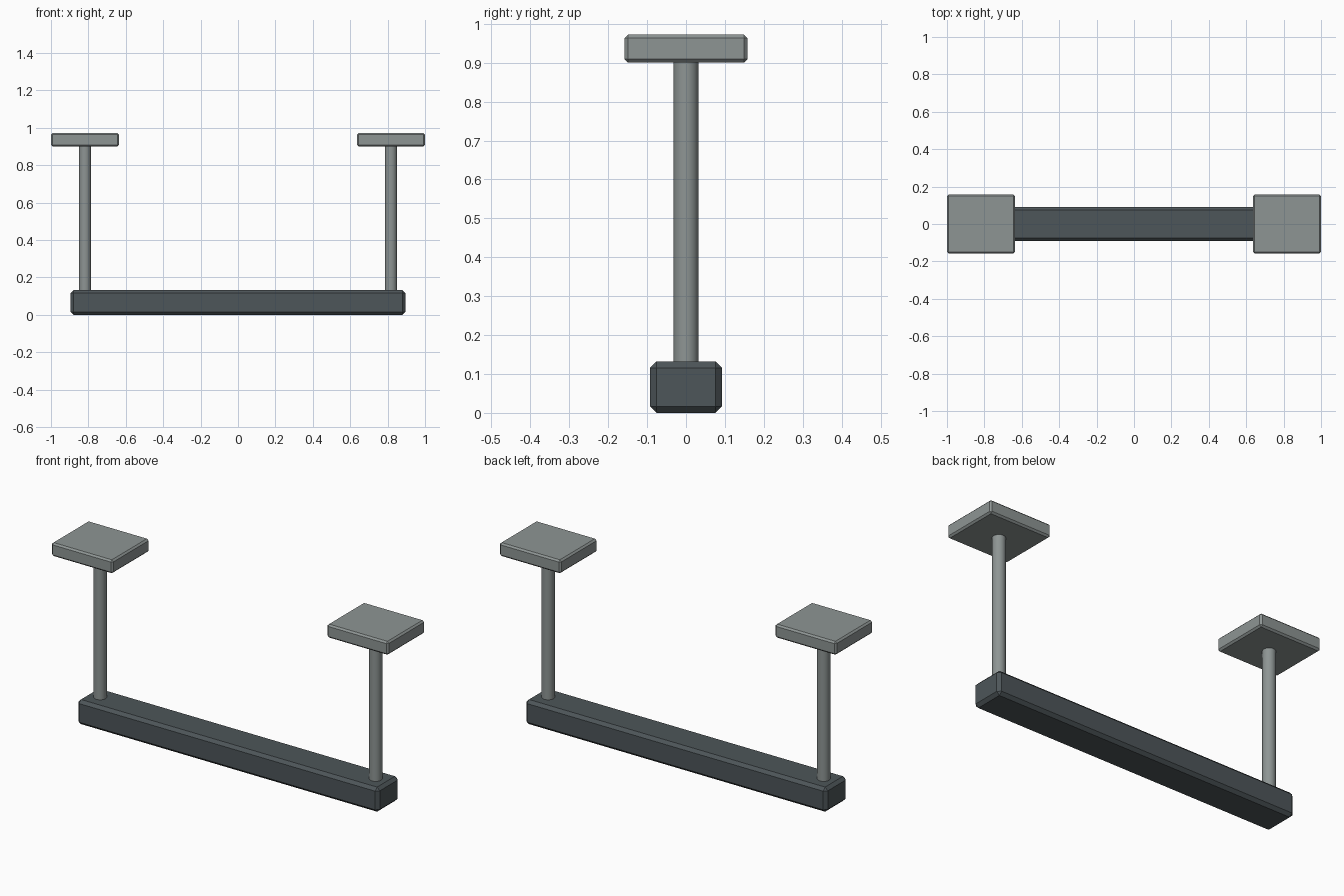
import bpy

if "Cube" in bpy.data.objects:
    bpy.data.objects.remove(bpy.data.objects["Cube"])


def material(name, color):
    mat = bpy.data.materials.new(name)
    mat.diffuse_color = (*color, 1)
    mat.use_nodes = True
    mat.node_tree.nodes["Principled BSDF"].inputs["Base Color"].default_value = mat.diffuse_color
    return mat


dark = material("dark_slate", (0.075, 0.092, 0.1))
grey = material("warm_grey", (0.27, 0.3, 0.295))


def chamfered_box(name, center, size, chamfer, mat):
    bpy.ops.mesh.primitive_cube_add(size=1, location=center)
    ob = bpy.context.object
    ob.name = name
    ob.scale = size
    bpy.ops.object.transform_apply(location=False, rotation=False, scale=True)
    bevel = ob.modifiers.new("chamfer", 'BEVEL')
    bevel.width = chamfer
    bevel.segments = 1
    ob.data.materials.append(mat)
    return ob


def rod(name, x, z0, z1, radius, mat):
    bpy.ops.mesh.primitive_cylinder_add(vertices=24, radius=radius, depth=z1 - z0,
                                        location=(x, 0, (z0 + z1) / 2))
    ob = bpy.context.object
    ob.name = name
    bpy.ops.object.shade_smooth_by_angle()
    ob.data.materials.append(mat)
    return ob


# Long hanging beam
chamfered_box("beam", (0, 0, 0.066), (1.79, 0.184, 0.132), 0.016, dark)

# Hanger rods and ceiling plates, one pair per side
for side, s in (("left", -1), ("right", 1)):
    rod(side + "_rod", s * 0.818, 0.12, 0.91, 0.032, grey)
    chamfered_box(side + "_mount_plate", (s * 0.818, 0, 0.936),
                  (0.364, 0.315, 0.072), 0.009, grey)
